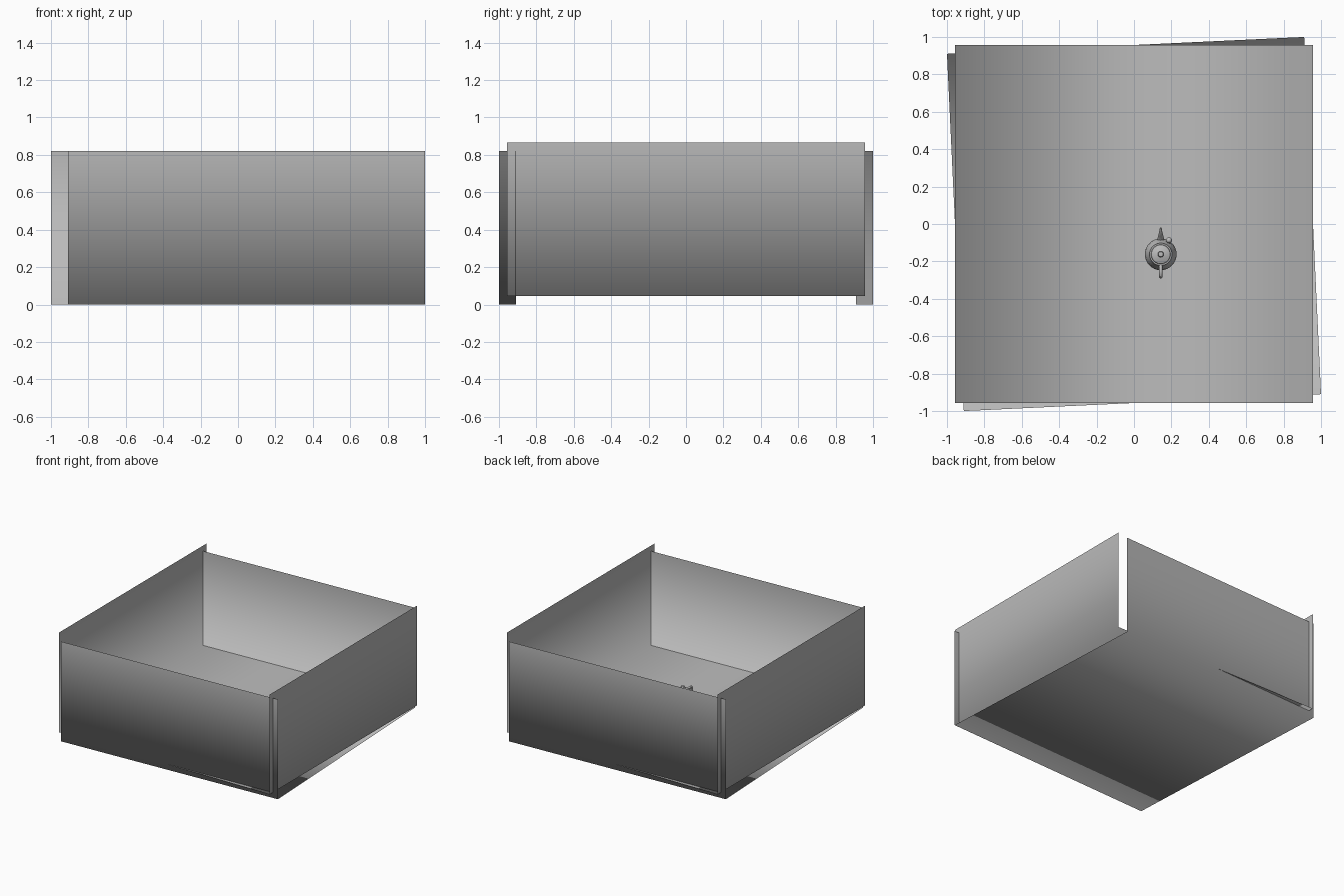
import bpy, bmesh, math
from mathutils import Matrix, Vector

if "Cube" in bpy.data.objects:
    bpy.data.objects.remove(bpy.data.objects["Cube"])

grey = bpy.data.materials.new("neutral_grey")
grey.diffuse_color = (0.5, 0.5, 0.5, 1)
grey.use_nodes = True
grey.node_tree.nodes["Principled BSDF"].inputs["Base Color"].default_value = grey.diffuse_color


def finish(name, bm, loc=(0, 0, 0), rot=0, sharp=None):
    me = bpy.data.meshes.new(name)
    bm.to_mesh(me)
    bm.free()
    ob = bpy.data.objects.new(name, me)
    ob.location = loc
    ob.rotation_euler.z = rot
    me.materials.append(grey)
    bpy.context.collection.objects.link(ob)
    me.polygons.foreach_set("use_smooth", [True] * len(me.polygons))
    if sharp:
        bpy.ops.object.select_all(action='DESELECT')
        ob.select_set(True)
        bpy.context.view_layer.objects.active = ob
        bpy.ops.object.shade_smooth_by_angle(angle=math.radians(sharp))
    return ob


def channel(name, z, rot, half=0.956, height=0.82):
    """Thin sheet folded into a U: wall, floor, wall (walls on -y and +y)."""
    bm = bmesh.new()
    path = [(-half, height), (-half, 0), (half, 0), (half, height)]
    rows = [[bm.verts.new((x, y, h)) for x in (-half, half)] for y, h in path]
    for a, b in zip(rows, rows[1:]):
        bm.faces.new((a[0], b[0], b[1], a[1]))
    finish(name, bm, (0, 0, z), rot)


def lathe(name, profile, loc, seg=32, sharp=40):
    bm = bmesh.new()
    vs = [bm.verts.new((r, 0, z)) for r, z in profile]
    es = [bm.edges.new(p) for p in zip(vs, vs[1:])]
    bmesh.ops.spin(bm, geom=vs + es, cent=(0, 0, 0), axis=(0, 0, 1),
                   angle=2 * math.pi, steps=seg)
    bmesh.ops.remove_doubles(bm, verts=bm.verts, dist=1e-5)
    bmesh.ops.recalc_face_normals(bm, faces=bm.faces)
    finish(name, bm, loc, 0, sharp)


def tube(name, pts, loc, seg=12):
    """Round tube in the yz plane; pts are (y, z, radius)."""
    bm = bmesh.new()
    rings = []
    for i, (y, z, r) in enumerate(pts):
        a, b = pts[max(i - 1, 0)], pts[min(i + 1, len(pts) - 1)]
        t = Vector((0, b[0] - a[0], b[1] - a[1])).normalized()
        n = t.cross(Vector((1, 0, 0)))
        rings.append([bm.verts.new(Vector((0, y, z)) + r * (
            math.cos(k * math.tau / seg) * Vector((1, 0, 0))
            + math.sin(k * math.tau / seg) * n)) for k in range(seg)])
    for p, q in zip(rings, rings[1:]):
        for k in range(seg):
            j = (k + 1) % seg
            bm.faces.new((p[k], p[j], q[j], q[k]))
    bm.faces.new(rings[0])
    bm.faces.new(rings[-1])
    bmesh.ops.recalc_face_normals(bm, faces=bm.faces)
    finish(name, bm, loc, 0, 50)


# two folded sheets: front/floor/back slightly turned, left/floor/right above it
turn = math.atan2(1, 0.91) - math.pi / 4
channel("front_back_sheet", 0, turn)
channel("side_sheet", 0.045, math.pi / 2)

# small pot standing on the floor
P = (0.143, -0.162, 0.045)
lathe("pot_body", [(0, 0), (0.07, 0), (0.082, 0.015), (0.085, 0.035), (0.08, 0.07),
                   (0.068, 0.105), (0.06, 0.125), (0.06, 0.132), (0.05, 0.132)], P)
lathe("pot_lid", [(0.052, 0.132), (0.05, 0.14), (0.03, 0.148), (0.01, 0.152),
                  (0.009, 0.157), (0.016, 0.163), (0.013, 0.17), (0, 0.172)], P)
tube("pot_spout", [(0.06, 0.05, 0.022), (0.085, 0.07, 0.017), (0.105, 0.1, 0.012),
                   (0.122, 0.125, 0.008), (0.14, 0.138, 0.005)], P)
tube("pot_handle", [(-0.06, 0.118, 0.009), (-0.09, 0.126, 0.009), (-0.112, 0.122, 0.009),
                    (-0.12, 0.1, 0.009), (-0.117, 0.07, 0.009), (-0.1, 0.045, 0.009),
                    (-0.078, 0.03, 0.009)], P)

# small ball beside the spout
bm = bmesh.new()
bmesh.ops.create_uvsphere(bm, u_segments=16, v_segments=10, radius=0.016)
finish("pot_ball", bm, (0.187, -0.087, 0.15))
tube("ball_stem", [(0.055, 0.06, 0.008), (0.075, 0.1, 0.008)], (0.187, -0.162, 0.045))
